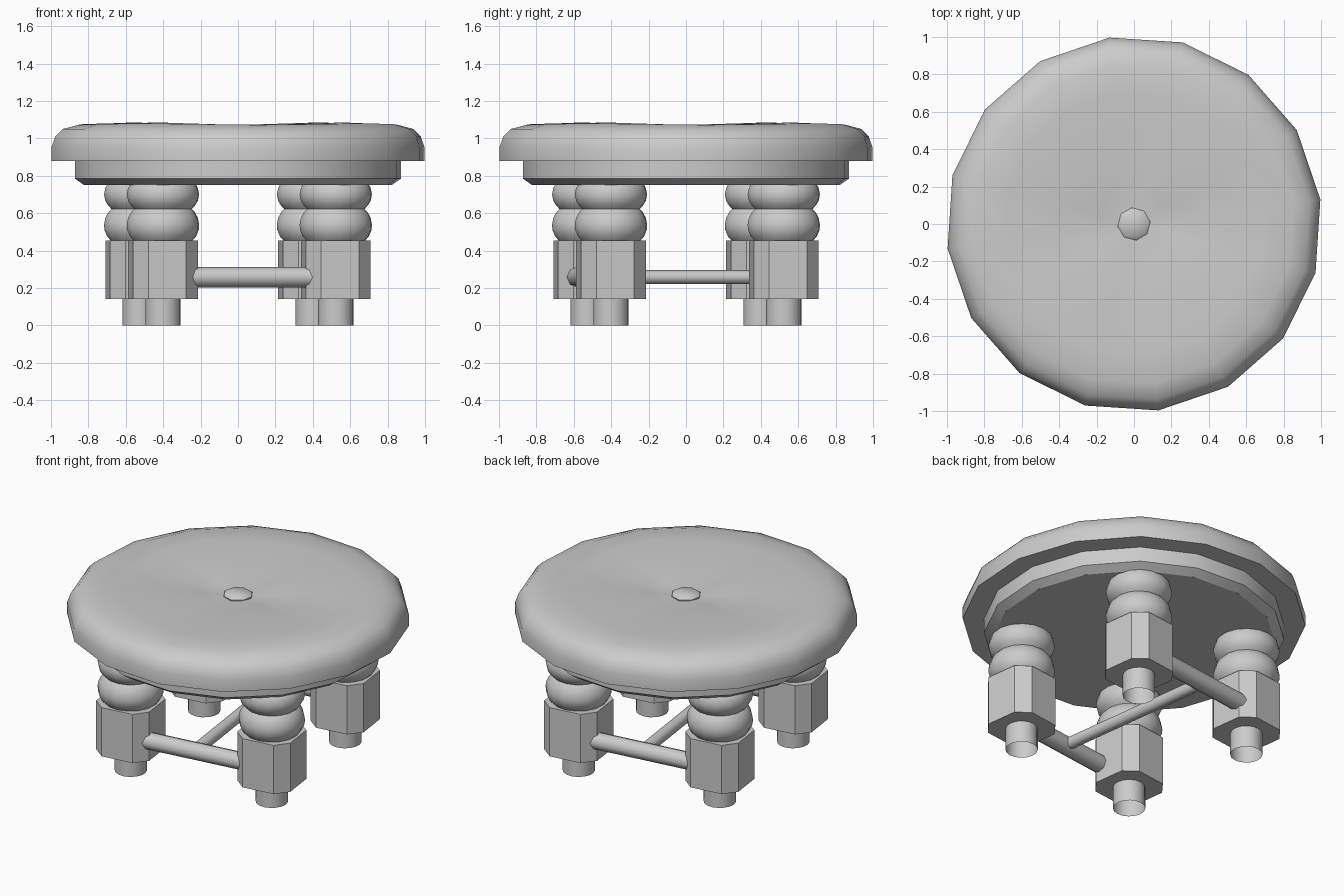
import bpy, bmesh
from math import sin, cos, pi, radians
from mathutils import Matrix

if "Cube" in bpy.data.objects:
    bpy.data.objects.remove(bpy.data.objects["Cube"])

TURN = radians(7.5)          # whole stool is turned slightly about z
SPIN = Matrix.Rotation(TURN, 4, 'Z')


def finish(name, bm, matrix, angle=35):
    bmesh.ops.remove_doubles(bm, verts=bm.verts, dist=1e-5)
    bmesh.ops.recalc_face_normals(bm, faces=bm.faces)
    mesh = bpy.data.meshes.new(name)
    bm.to_mesh(mesh)
    bm.free()
    mesh.shade_smooth()
    mesh.set_sharp_from_angle(angle=radians(angle))
    obj = bpy.data.objects.new(name, mesh)
    obj.matrix_world = matrix
    bpy.context.collection.objects.link(obj)
    return obj


def lathe(name, profile, sides, matrix, angle=35, offset=0.0, lift=None):
    """Revolve (radius, z) points; lift(r, a) adds height per vertex."""
    bm = bmesh.new()
    rings = []
    for i, (r, z) in enumerate(profile):
        ring = []
        for k in range(sides):
            a = 2 * pi * k / sides + offset
            dz = lift(i, a) if lift else 0
            ring.append(bm.verts.new((r * cos(a), r * sin(a), z + dz)))
        rings.append(ring)
    for low, high in zip(rings, rings[1:]):
        for k in range(sides):
            n = (k + 1) % sides
            bm.faces.new((low[k], low[n], high[n], high[k]))
    return finish(name, bm, matrix, angle)


def prism(name, outline, z0, z1, matrix):
    bm = bmesh.new()
    base = bm.faces.new([bm.verts.new((x, y, z0)) for x, y in outline])
    top = bmesh.ops.extrude_face_region(bm, geom=[base])['geom']
    verts = [v for v in top if isinstance(v, bmesh.types.BMVert)]
    bmesh.ops.translate(bm, verts=verts, vec=(0, 0, z1 - z0))
    if base.is_valid is False or len(bm.faces) < len(outline) + 2:
        bm.faces.new([v for v in bm.verts if v not in verts])
    return finish(name, bm, matrix, 30)


# Cushion with a gentle fourfold tufting around the centre
WAVE = {5: 0.004, 6: 0.008, 7: 0.008, 8: 0.007}
cushion = [(0, .88), (1.005, .88), (1.005, .955), (.985, 1.01), (.945, 1.05),
           (.86, 1.076), (.7, 1.077), (.4, 1.066), (.2, 1.05), (0, 1.03)]
lathe("seat_cushion", cushion, 16, SPIN, 40,
      lift=lambda i, a: -WAVE.get(i, 0) * cos(4 * a))

# Button in the middle of the cushion
lathe("cushion_button", [(.085, 1.02), (.088, 1.045), (.07, 1.06), (0, 1.064)],
      8, SPIN, 40)

# Apron under the cushion
lathe("seat_apron", [(0, .75), (.83, .75), (.88, .785), (.88, .88), (0, .88)],
      16, SPIN, 30)

# Four legs: open foot, chamfered block and two turned beads
P, H, C = .466, .175, .073
octagon = [(H, C - H), (H, H - C), (H - C, H), (C - H, H),
           (-H, H - C), (-H, C - H), (C - H, -H), (H - C, -H)]
beads = [(.155, .45), (.178, .475), (.193, .51), (.195, .54), (.188, .575),
         (.172, .605), (.155, .622), (.172, .64), (.188, .665), (.195, .70),
         (.188, .735), (.172, .762), (.14, .78)]
for sx, sy, label in ((1, -1, "front_right"), (-1, -1, "front_left"),
                      (1, 1, "back_right"), (-1, 1, "back_left")):
    place = SPIN @ Matrix.Translation((sx * P, sy * P, 0))
    lathe(label + "_foot", [(.095, 0), (.095, .15)], 16, place)
    prism(label + "_leg_block", octagon, .14, .455, place)
    lathe(label + "_leg_beads", beads, 16, place, 50)


# Stretchers in an H layout
def rod(name, radius, length, matrix):
    half = length / 2
    lathe(name, [(0, -half), (radius, -half), (radius, half), (0, half)],
          8, matrix, 50)


for sy, label in ((-1, "front"), (1, "back")):
    rod(label + "_stretcher", .055, .8, SPIN
        @ Matrix.Translation((0, sy * .545, .258)) @ Matrix.Rotation(pi / 2, 4, 'Y'))
rod("cross_stretcher", .037, 1.07, SPIN
    @ Matrix.Translation((0, 0, .258)) @ Matrix.Rotation(pi / 2, 4, 'X'))
